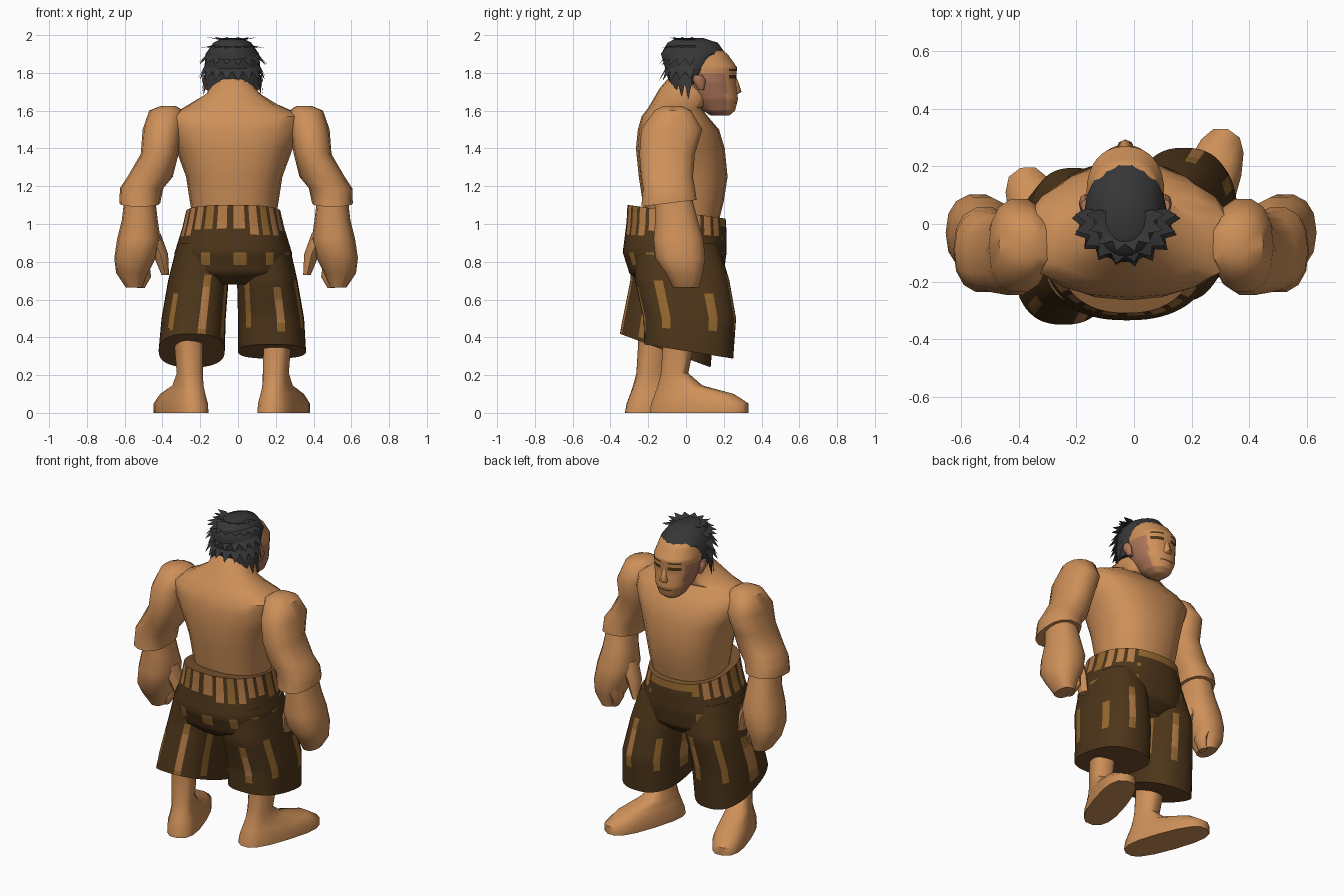
import bpy, bmesh, math, random
from mathutils import Matrix

random.seed(4)
if "Cube" in bpy.data.objects:
    bpy.data.objects.remove(bpy.data.objects["Cube"], do_unlink=True)


def material(name, r, g, b):
    m = bpy.data.materials.new(name)
    m.use_nodes = True
    m.diffuse_color = (r, g, b, 1)
    bsdf = m.node_tree.nodes["Principled BSDF"]
    bsdf.inputs["Base Color"].default_value = (r, g, b, 1)
    bsdf.inputs["Roughness"].default_value = 0.9
    return m


SKIN = material("skin", 0.62, 0.28, 0.10)
CHEEK = material("ruddy_cheek", 0.42, 0.18, 0.10)
HAIR = material("black_hair", 0.038, 0.038, 0.038)
DARK = material("dark_brown", 0.075, 0.036, 0.010)
OCHRE = material("ochre", 0.30, 0.14, 0.028)
TAN = material("tan", 0.46, 0.20, 0.065)
LINING = material("lining_brown", 0.20, 0.09, 0.03)


def finish(name, bm, mats):
    mesh = bpy.data.meshes.new(name)
    bm.to_mesh(mesh)
    bm.free()
    for m in mats:
        mesh.materials.append(m)
    obj = bpy.data.objects.new(name, mesh)
    bpy.context.scene.collection.objects.link(obj)
    return obj


def loft(name, rings, mats, n=14, rows=1, p=1.0, rule=None, cap=0, matrix=None):
    """Skin rings (x, y, z, rx, ry, tilt); rule(i, centre) picks a material index."""
    bm = bmesh.new()
    rings = [tuple(r) + (0,) * (6 - len(r)) for r in rings]
    dense = [rings[0]]
    for a, b in zip(rings, rings[1:]):
        for k in range(1, rows + 1):
            dense.append([u + (v - u) * k / rows for u, v in zip(a, b)])
    loops = []
    for x, y, z, rx, ry, tilt in dense:
        loop = []
        for i in range(n):
            t = math.tau * i / n
            c, s = math.cos(t), math.sin(t)
            c = math.copysign(abs(c) ** p, c)
            s = math.copysign(abs(s) ** p, s)
            loop.append(bm.verts.new((x + rx * c, y + ry * s, z + tilt * ry * s)))
        loops.append(loop)
    for a, b in zip(loops, loops[1:]):
        for i in range(n):
            k = (i + 1) % n
            f = bm.faces.new((a[i], a[k], b[k], b[i]))
            if rule:
                f.material_index = rule(i, f.calc_center_median())
    for loop in (loops[0], loops[-1]):
        bm.faces.new(loop).material_index = cap
    bmesh.ops.recalc_face_normals(bm, faces=bm.faces)
    if matrix:
        bm.transform(matrix)
    return finish(name, bm, mats)


# Torso with neck leaning towards the face
loft("torso", [
    (-.02, -.02, 1.00, .215, .19), (-.02, -.015, 1.12, .235, .215),
    (-.02, -.015, 1.25, .255, .235), (-.02, -.03, 1.40, .31, .235),
    (-.02, -.04, 1.50, .36, .215), (-.015, -.06, 1.57, .37, .175),
    (-.02, -.06, 1.615, .27, .14), (-.025, -.02, 1.67, .15, .12, -.4),
    (-.03, .03, 1.74, .095, .10, -.6), (-.03, .08, 1.80, .08, .08, -.6)],
    [SKIN], n=20, p=.85)

# Arms and hands, mirrored
for side, label in ((1, "left"), (-1, "right")):
    def arm(part, rings, **kw):
        loft(label + "_" + part, [(side * r[0] - .01,) + r[1:] for r in rings],
             [SKIN], **kw)
    arm("upper_arm", [
        (.36, -.07, 1.625, .04, .05), (.37, -.07, 1.60, .09, .10),
        (.39, -.075, 1.50, .105, .165), (.405, -.10, 1.37, .10, .15),
        (.455, -.10, 1.25, .12, .14), (.50, -.09, 1.19, .115, .14),
        (.51, -.09, 1.11, .108, .15, .12)], p=.85)
    arm("forearm", [
        (.51, -.07, 1.15, .08, .10), (.51, -.05, 1.02, .095, .115),
        (.515, -.04, .92, .115, .135), (.535, -.03, .82, .11, .135),
        (.55, -.01, .74, .085, .10), (.54, .0, .665, .045, .07)], p=.85)
    arm("thumb", [
        (.45, -.04, .95, .05, .07), (.40, -.03, .84, .04, .055),
        (.375, -.02, .73, .02, .035)], n=8)
    arm("curled_finger", [
        (.51, .03, .80, .05, .06), (.48, .02, .72, .03, .05),
        (.505, .01, .66, .02, .03)], n=8)

# Bare legs and feet, toes turned out
for label, x, y, turn in (("left", .20, -.06, -18), ("right", -.255, -.19, 20)):
    place = Matrix.Translation((x, y, 0)) @ Matrix.Rotation(math.radians(turn), 4, "Z")
    loft(label + "_foot_and_calf", [
        (0, .135, 0, .10, .275), (0, .14, .05, .10, .27), (0, .11, .10, .085, .22),
        (0, .03, .145, .07, .12), (0, 0, .21, .065, .07),
        (0, .02, .36, .07, .08), (0, .03, .50, .08, .09)],
        [SKIN], n=16, p=.75, matrix=place)

# Striped breeches: waist and hips
TROUSERS = [DARK, OCHRE, TAN, LINING]
drop = [random.uniform(.92, .97) for _ in range(24)]


def hip_rule(i, c):
    front = c.y > .1 and abs(c.x + .03) < .15
    if c.z > drop[i // 3] and i % 3 < 2 and not front:
        return 1 if i // 3 % 4 == 0 else 2
    if front and c.z > .99:
        return 1
    if .78 < c.z < .86 and i % 6 < 2 and not front:
        return 1
    return 0


loft("breeches_hips", [
    (-.025, -.05, 1.065, .25, .26, -.14), (-.025, -.05, .98, .27, .265, -.1),
    (-.025, -.06, .85, .31, .275), (-.025, -.05, .74, .31, .25),
    (-.03, -.05, .68, .15, .18)], TROUSERS, n=72, rows=5, p=.85, rule=hip_rule, cap=3)


# Breeches legs, each with its own broken stripes
def leg(name, rings):
    spans = [(random.uniform(.38, .46), random.uniform(.62, .78)) for _ in range(7)]

    def rule(i, c):
        lo, hi = spans[i // 8]
        if i % 8 in (3, 4) and lo < c.z < hi:
            return 2 if i // 8 % 2 and lo + .06 < c.z < hi - .06 else 1
        return 0
    loft(name, rings, TROUSERS, n=56, rows=6, p=.8, rule=rule, cap=3)


leg("breeches_left_leg", [
    (.12, -.05, .90, .15, .22), (.155, -.02, .70, .16, .25),
    (.175, .02, .50, .175, .245), (.18, .015, .325, .18, .235, -.16)])
leg("breeches_right_leg", [
    (-.17, -.06, .90, .15, .22), (-.21, -.05, .70, .16, .245),
    (-.235, -.09, .50, .17, .245), (-.245, -.11, .33, .175, .24, -.37)])


# Head with ruddy jaw sides, dark eyes, brows and mouth
def face_rule(i, c):
    x = abs(c.x + .03)
    if c.y > .17:
        if .025 < x < .095 and (1.772 < c.z < 1.79 or 1.805 < c.z < 1.825):
            return 2
        if x < .045 and 1.638 < c.z < 1.648:
            return 2
    return 1 if c.z < 1.80 and c.y < .215 else 0


loft("head", [
    (-.03, .18, 1.575, .045, .05), (-.03, .175, 1.60, .075, .085),
    (-.03, .155, 1.66, .105, .12), (-.03, .12, 1.75, .13, .145),
    (-.03, .11, 1.83, .135, .16), (-.03, .09, 1.90, .12, .13),
    (-.03, .04, 1.96, .08, .10)], [SKIN, CHEEK, DARK], n=40, rows=8, p=.9,
    rule=face_rule)
loft("nose", [
    (-.03, .25, 1.685, .03, .02), (-.03, .26, 1.70, .032, .034),
    (-.03, .26, 1.75, .016, .018), (-.03, .25, 1.79, .012, .01)], [SKIN], n=8)
for side, label in ((1, "left"), (-1, "right")):
    loft(label + "_ear", [
        (-.03 + side * .125, .08, 1.71, .015, .015),
        (-.03 + side * .14, .07, 1.76, .022, .035),
        (-.03 + side * .14, .065, 1.79, .015, .02)], [CHEEK], n=8)

# Swept-back hair cap
loft("hair_cap", [
    (-.03, .0, 1.74, .125, .09), (-.03, .015, 1.80, .15, .12),
    (-.03, .04, 1.90, .142, .175), (-.03, .035, 1.96, .10, .135),
    (-.03, .02, 1.985, .05, .07)], [HAIR], n=18)


# Jagged hair layers fanned around the back of the head
def hair_layer(name, base, tip, start, end, spikes):
    bm = bmesh.new()
    root, edge = [], []
    for k in range(2 * spikes + 1):
        t = math.radians(start + (end - start) * k / (2 * spikes))
        a, b = [(-.03 + rx * math.sin(t), .02 - ry * math.cos(t), z)
                for rx, ry, z in (base, tip)]
        reach = random.uniform(.9, 1.05) if k % 2 else .4
        root.append(bm.verts.new(a))
        edge.append(bm.verts.new([u + (v - u) * reach for u, v in zip(a, b)]))
    for k in range(2 * spikes):
        bm.faces.new((root[k], root[k + 1], edge[k + 1], edge[k]))
    bmesh.ops.recalc_face_normals(bm, faces=bm.faces)
    finish(name, bm, [HAIR])


hair_layer("hair_crown", (.07, .07, 1.975), (.14, .12, 1.99), -110, 110, 8)
hair_layer("hair_upper", (.11, .11, 1.945), (.18, .16, 1.93), -105, 105, 10)
hair_layer("hair_middle", (.135, .12, 1.90), (.19, .17, 1.84), -100, 100, 10)
hair_layer("hair_lower", (.145, .12, 1.84), (.185, .165, 1.76), -100, 100, 10)
for side, label in ((1, "left"), (-1, "right")):
    hair_layer(label + "_hair_nape", (.15, .12, 1.79), (.165, .12, 1.67),
               side * 25, side * 95, 4)

# Smooth shading with sharp creases
bpy.ops.object.select_all(action="DESELECT")
for o in bpy.context.scene.objects:
    if o.type == "MESH":
        o.select_set(True)
        bpy.context.view_layer.objects.active = o
bpy.ops.object.shade_smooth_by_angle(angle=math.radians(45))
